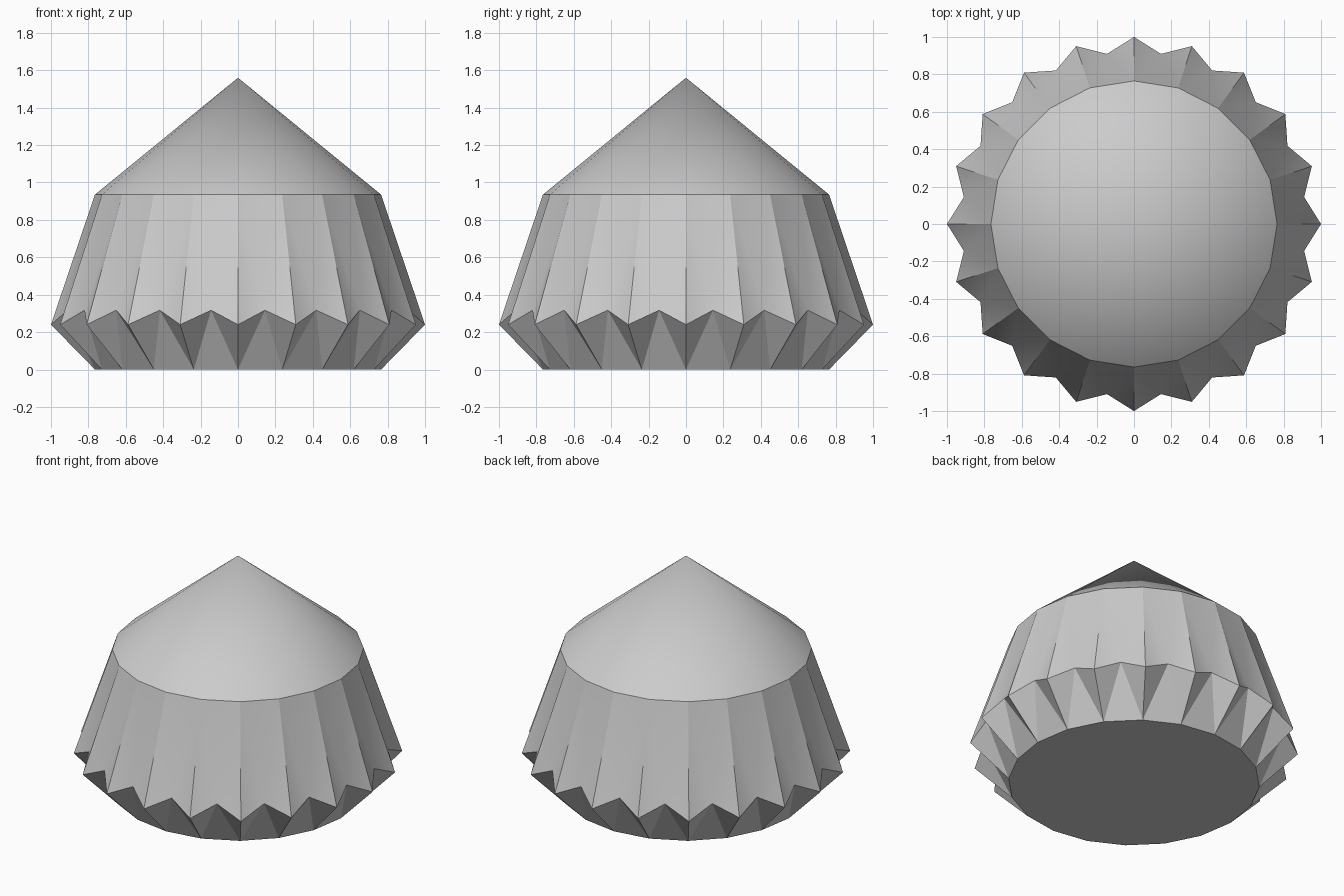
import bpy, bmesh, math

if "Cube" in bpy.data.objects:
    bpy.data.objects.remove(bpy.data.objects["Cube"])

SIDES = 20
STEP = 2 * math.pi / SIDES

mat = bpy.data.materials.new("light_grey")
mat.diffuse_color = (0.6, 0.6, 0.6, 1)
mat.use_nodes = True
mat.node_tree.nodes["Principled BSDF"].inputs["Base Color"].default_value = mat.diffuse_color

bm = bmesh.new()


def ring(radius, z, offset=0.0):
    return [bm.verts.new((radius * math.cos((i + offset) * STEP),
                          radius * math.sin((i + offset) * STEP), z))
            for i in range(SIDES)]


# rings: flat base, tooth tips, notches between teeth, shoulder
base = ring(0.765, 0.0)
tips = ring(1.0, 0.24)
notches = ring(0.921, 0.317, 0.5)
shoulder = ring(0.765, 0.935)
apex = bm.verts.new((0, 0, 1.56))

bm.faces.new(base[::-1])
for i in range(SIDES):
    j = (i + 1) % SIDES
    # fluted skirt above and pointed teeth below
    for edge in (shoulder, base):
        bm.faces.new((edge[i], tips[i], notches[i]))
        bm.faces.new((edge[i], notches[i], edge[j]))
        bm.faces.new((edge[j], notches[i], tips[j]))
    # conical roof
    bm.faces.new((shoulder[i], shoulder[j], apex))
bmesh.ops.recalc_face_normals(bm, faces=bm.faces)

mesh = bpy.data.meshes.new("fluted_cone")
bm.to_mesh(mesh)
bm.free()
mesh.materials.append(mat)
body = bpy.data.objects.new("fluted_cone", mesh)
bpy.context.collection.objects.link(body)

bpy.context.view_layer.objects.active = body
body.select_set(True)
bpy.ops.object.shade_smooth_by_angle(angle=math.radians(30))
